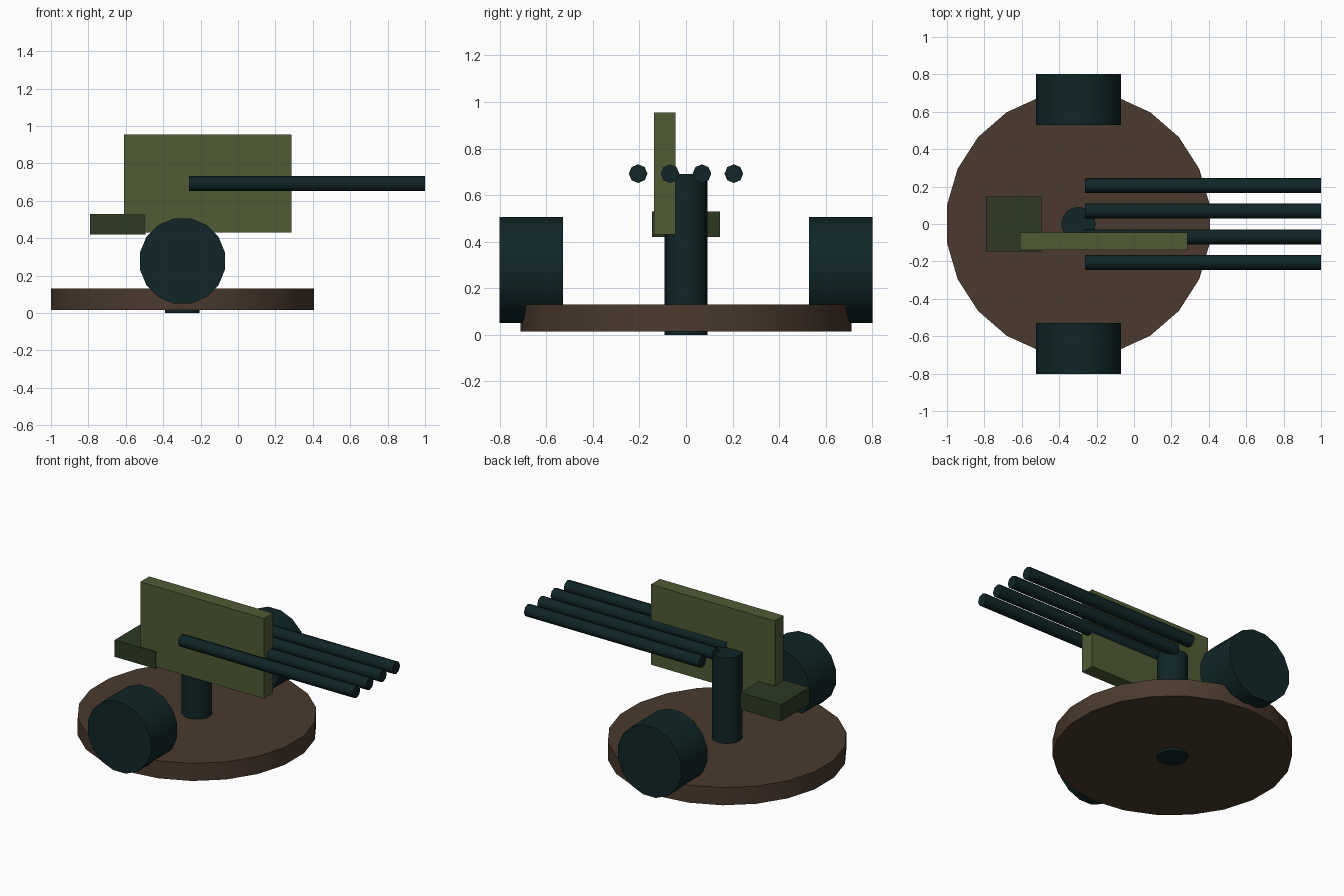
import bpy
import math

cube = bpy.data.objects.get("Cube")
if cube:
    bpy.data.objects.remove(cube, do_unlink=True)


def material(name, rgb):
    m = bpy.data.materials.new(name)
    m.use_nodes = True
    m.diffuse_color = (*rgb, 1)
    m.node_tree.nodes["Principled BSDF"].inputs["Base Color"].default_value = (*rgb, 1)
    return m


brown = material("brown", (0.07, 0.042, 0.027))
gunmetal = material("dark gunmetal", (0.005, 0.019, 0.02))
olive = material("olive", (0.08, 0.105, 0.036))
dark_green = material("dark green", (0.026, 0.042, 0.016))


def finish(name, mat):
    obj = bpy.context.object
    obj.name = name
    obj.data.materials.append(mat)
    return obj


def box(name, mat, low, high):
    centre = [(a + b) / 2 for a, b in zip(low, high)]
    bpy.ops.mesh.primitive_cube_add(size=1, location=centre)
    bpy.context.object.scale = [b - a for a, b in zip(low, high)]
    bpy.ops.object.transform_apply(location=False, rotation=False, scale=True)
    return finish(name, mat)


def cylinder(name, mat, sides, radius, length, centre, turn=(0, 0, 0)):
    bpy.ops.mesh.primitive_cylinder_add(
        vertices=sides, radius=radius, depth=length, location=centre, rotation=turn)
    bpy.ops.object.shade_smooth_by_angle(angle=math.radians(50))
    return finish(name, mat)


AXIS = -0.297  # x of the turntable centre
QUARTER = math.pi / 2

# Turntable and its central post
cylinder("turntable", brown, 22, 0.71, 0.115, (AXIS, 0, 0.0725))
cylinder("post", gunmetal, 16, 0.092, 0.69, (AXIS, 0, 0.345))

# Wheels on both sides
for side, y in (("front", -0.665), ("back", 0.665)):
    cylinder(side + "_wheel", gunmetal, 16, 0.232, 0.273, (AXIS, y, 0.278),
             (QUARTER, math.pi / 16, 0))

# Shield and seat
box("shield", olive, (-0.61, -0.138, 0.43), (0.285, -0.046, 0.955))
box("seat", dark_green, (-0.79, -0.146, 0.42), (-0.495, 0.146, 0.53))

# Four parallel barrels
for i in range(4):
    cylinder("barrel_%d" % (i + 1), gunmetal, 8, 0.04, 1.262,
             (0.369, (i - 1.5) * 0.137, 0.692), (0, QUARTER, 0))
